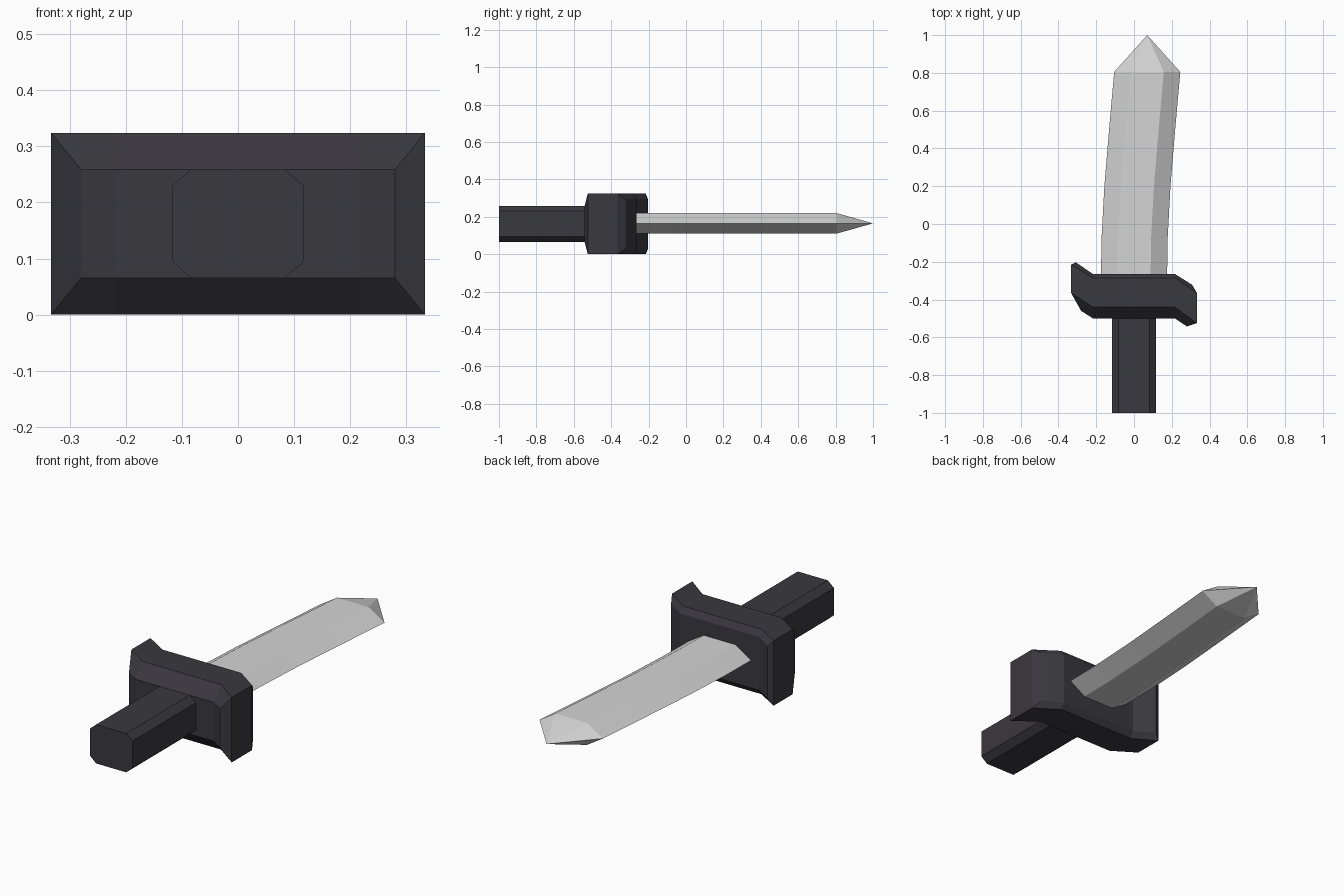
import bpy, bmesh

if "Cube" in bpy.data.objects:
    bpy.data.objects.remove(bpy.data.objects["Cube"])


def material(name, color):
    m = bpy.data.materials.new(name)
    m.diffuse_color = (*color, 1)
    m.use_nodes = True
    m.node_tree.nodes["Principled BSDF"].inputs["Base Color"].default_value = m.diffuse_color
    return m


def loft(name, rings, mat, tip=None):
    """Skin a list of equal-length rings, closing the start and the end (or a point)."""
    bm = bmesh.new()
    loops = [[bm.verts.new(p) for p in ring] for ring in rings]
    n = len(loops[0])
    for a, b in zip(loops, loops[1:]):
        for i in range(n):
            j = (i + 1) % n
            bm.faces.new((a[i], a[j], b[j], b[i]))
    bm.faces.new(loops[0][::-1])
    if tip:
        t = bm.verts.new(tip)
        for i in range(n):
            bm.faces.new((loops[-1][i], loops[-1][(i + 1) % n], t))
    else:
        bm.faces.new(loops[-1])
    bmesh.ops.recalc_face_normals(bm, faces=bm.faces[:])
    me = bpy.data.meshes.new(name)
    bm.to_mesh(me)
    bm.free()
    me.materials.append(mat)
    ob = bpy.data.objects.new(name, me)
    bpy.context.collection.objects.link(ob)
    return ob


dark = material("dark charcoal", (0.042, 0.040, 0.049))
steel = material("light steel", (0.66, 0.66, 0.66))
MID = 0.162

# Handle: box with chamfered long edges
octagon = [(-.117, -.068), (-.083, -.097), (.083, -.097), (.117, -.068),
           (.117, .068), (.083, .097), (-.083, .097), (-.117, .068)]
loft("handle", [[(x, y, MID + z) for x, z in octagon] for y in (-1.0, -0.45)], dark)

# Guard: bent slab, each layer a strip from front to back with inset end layers
layers = [  # outer half width, y at the four columns, half height
    (.280, (-.460, -.500, -.500, -.542), .097),
    (.333, (-.365, -.440, -.440, -.525), .162),
    (.333, (-.215, -.285, -.285, -.365), .162),
    (.308, (-.203, -.265, -.265, -.322), .132),
]
rings = []
for w, ys, h in layers:
    cols = list(zip((-w, -.217, .217, w), ys))
    rings.append([(x, y, MID - h) for x, y in cols] +
                 [(x, y, MID + h) for x, y in cols[::-1]])
guard = loft("guard", rings, dark)

# Split the bent front and back caps along their columns
bm = bmesh.new()
bm.from_mesh(guard.data)
for f in [f for f in bm.faces if len(f.verts) == 8]:
    for col in (-.217, .217):
        pair = [v for v in f.verts if abs(v.co.x - col) < .001]
        if len(pair) == 2:
            new = bmesh.utils.face_split(f, pair[0], pair[1])[0]
            f = max((f, new), key=lambda q: max(v.co.x for v in q.verts))
bm.to_mesh(guard.data)
bm.free()

# Blade: curved hexagonal bar ending in a point
hexagon = [(-.175, 0), (-.0875, -.055), (.0875, -.055),
           (.175, 0), (.0875, .055), (-.0875, .055)]
path = [(-.30, 0), (-.08, .003), (.20, .018), (.50, .043), (.805, .070)]
loft("blade", [[(cx + x, y, .165 + z) for x, z in hexagon] for y, cx in path],
     steel, tip=(.07, 1.0, .165))
